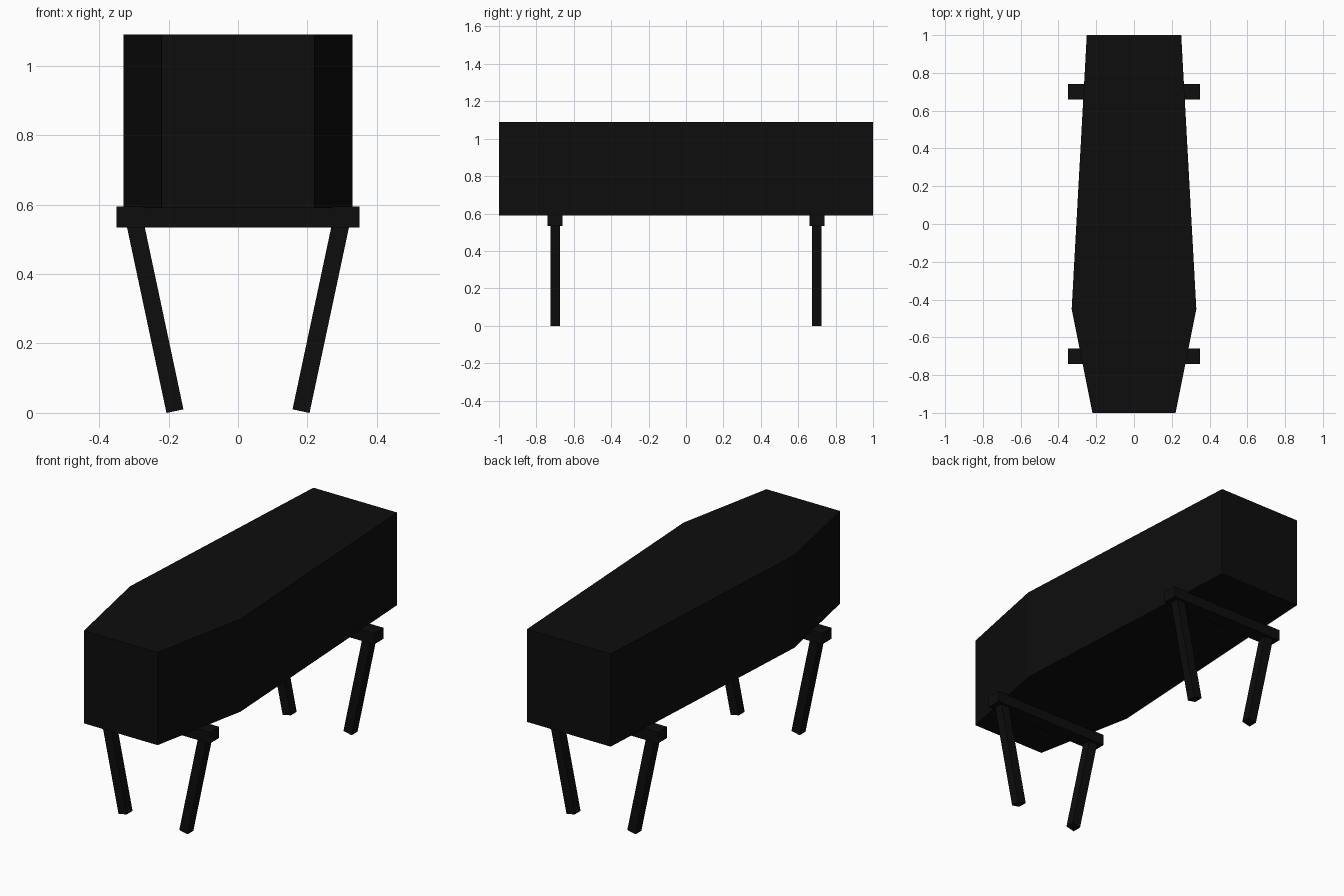
import bpy, bmesh, math
from mathutils import Matrix, Vector

if "Cube" in bpy.data.objects:
    bpy.data.objects.remove(bpy.data.objects["Cube"])

black = bpy.data.materials.new("matte black")
black.diffuse_color = (0.004, 0.004, 0.004, 1)
black.use_nodes = True
black.node_tree.nodes["Principled BSDF"].inputs["Base Color"].default_value = black.diffuse_color


def finish(name, bm):
    bmesh.ops.recalc_face_normals(bm, faces=bm.faces)
    mesh = bpy.data.meshes.new(name)
    bm.to_mesh(mesh)
    bm.free()
    mesh.materials.append(black)
    obj = bpy.data.objects.new(name, mesh)
    bpy.context.collection.objects.link(obj)
    return obj


def box(name, centre, size, tilt=0):
    bm = bmesh.new()
    m = (Matrix.Translation(centre) @ Matrix.Rotation(tilt, 4, 'Y')
         @ Matrix.Diagonal((*size, 1)))
    bmesh.ops.create_cube(bm, size=1, matrix=m)
    return finish(name, bm)


# Casket: tapered six-sided outline raised to its full height
half = [(0.22, -1.0), (0.33, -0.45), (0.25, 1.0)]
outline = half + [(-x, y) for x, y in reversed(half)]
bm = bmesh.new()
base = bm.faces.new([bm.verts.new((x, y, 0.59)) for x, y in outline])
top = bmesh.ops.extrude_face_region(bm, geom=[base], use_keep_orig=True)
bmesh.ops.translate(bm, vec=(0, 0, 0.5),
                    verts=[v for v in top["geom"] if isinstance(v, bmesh.types.BMVert)])
finish("casket", bm)

# Two trestles: a crossbar on a pair of inward-leaning legs
lean = math.radians(12)
for end, y in (("front", -0.7), ("back", 0.7)):
    box(f"{end}_crossbar", (0, y, 0.564), (0.70, 0.08, 0.06))
    for side, s in (("left", -1), ("right", 1)):
        foot = Vector((s * 0.1815, y, 0.005))
        axis = Vector((s * math.sin(lean), 0, math.cos(lean)))
        box(f"{end}_{side}_leg", foot + axis * 0.275, (0.05, 0.05, 0.55), s * lean)
